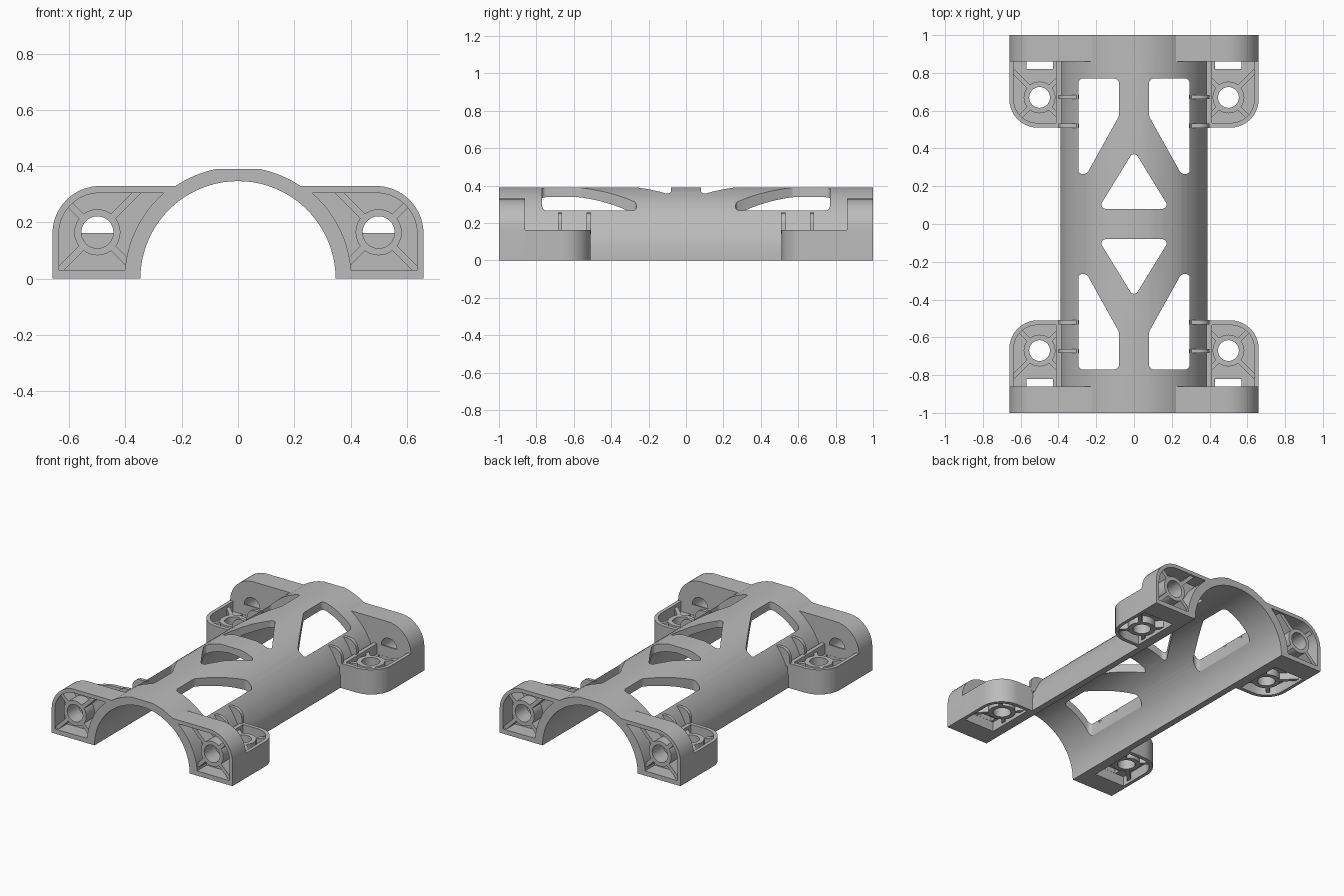
import bpy, bmesh, math
from mathutils import Vector

if "Cube" in bpy.data.objects:
    bpy.data.objects.remove(bpy.data.objects["Cube"])

grey = bpy.data.materials.new("light_grey")
grey.diffuse_color = (0.5, 0.5, 0.5, 1)
grey.use_nodes = True
grey.node_tree.nodes["Principled BSDF"].inputs["Base Color"].default_value = grey.diffuse_color


def prism(name, pts, lo, hi, axis="z"):
    """Extrude a 2D outline: (x, y) along z, or (x, z) along y."""
    bm = bmesh.new()
    put = (lambda p, h: (p[0], p[1], h)) if axis == "z" else (lambda p, h: (p[0], h, p[1]))
    a = [bm.verts.new(put(p, lo)) for p in pts]
    b = [bm.verts.new(put(p, hi)) for p in pts]
    n = len(pts)
    bm.faces.new(a[::-1])
    bm.faces.new(b)
    for i in range(n):
        bm.faces.new((a[i], a[(i + 1) % n], b[(i + 1) % n], b[i]))
    bmesh.ops.recalc_face_normals(bm, faces=bm.faces)
    mesh = bpy.data.meshes.new(name)
    bm.to_mesh(mesh)
    bm.free()
    mesh.materials.append(grey)
    ob = bpy.data.objects.new(name, mesh)
    bpy.context.collection.objects.link(ob)
    return ob


def rounded(corners, steps=6):
    """Outline from (x, y, radius) corners, each filleted."""
    out, n = [], len(corners)
    for i, (x, y, r) in enumerate(corners):
        p = Vector((x, y))
        if r == 0:
            out.append(p)
            continue
        u = (Vector(corners[i - 1][:2]) - p).normalized()
        v = (Vector(corners[(i + 1) % n][:2]) - p).normalized()
        half = u.angle(v) / 2
        c = p + (u + v).normalized() * (r / math.sin(half))
        s = p + u * (r / math.tan(half)) - c
        e = p + v * (r / math.tan(half)) - c
        sweep = s.angle_signed(e)
        for k in range(steps + 1):
            t = -sweep * k / steps
            out.append(c + Vector((s.x * math.cos(t) - s.y * math.sin(t),
                                   s.x * math.sin(t) + s.y * math.cos(t))))
    return out


def arc(r, a0, a1, n, c=(0, 0)):
    return [(c[0] + r * math.cos(math.radians(a0 + (a1 - a0) * i / n)),
             c[1] + r * math.sin(math.radians(a0 + (a1 - a0) * i / n))) for i in range(n + 1)]


def circle(c, r, n=32):
    return arc(r, 0, 360, n, c)[:-1]


def finish(ob, cutters=(), mirror=True):
    """Cut, mirror to all four corners, and shade."""
    for c in cutters:
        m = ob.modifiers.new("cut", "BOOLEAN")
        m.operation, m.solver, m.object = "DIFFERENCE", "EXACT", c
    if mirror:
        m = ob.modifiers.new("mirror", "MIRROR")
        m.use_axis = (True, True, False)
        m.use_mirror_merge = False
    bpy.context.view_layer.update()
    dg = bpy.context.evaluated_depsgraph_get()
    mesh = bpy.data.meshes.new_from_object(ob.evaluated_get(dg))
    ob.modifiers.clear()
    ob.data = mesh
    for c in cutters:
        bpy.data.objects.remove(c)
    bpy.ops.object.select_all(action="DESELECT")
    ob.select_set(True)
    bpy.context.view_layer.objects.active = ob
    bpy.ops.object.shade_smooth_by_angle(angle=math.radians(25))


def ribs(name, c, lengths, lo, hi, axis):
    """Four diagonal ribs around a boss, first one at 45 degrees."""
    for i, length in enumerate(lengths):
        a = math.radians(45 + 90 * i)
        d, s = Vector((math.cos(a), math.sin(a))), Vector((-math.sin(a), math.cos(a)))
        o, w = Vector(c), 0.012
        pts = [o + d * 0.072 - s * w, o + d * length - s * w,
               o + d * length + s * w, o + d * 0.072 + s * w]
        finish(prism(f"{name}_{i + 1}", pts, lo, hi, axis))


# Half-pipe shell: flat crown and flat lower sides
outer = [(0.39, 0)] + arc(0.3977, 11.25, 78.75, 12) + arc(0.3977, 101.25, 168.75, 12) + [(-0.39, 0)]
shell = prism("arched_shell", outer + arc(0.347, 180, 0, 40), -1, 1, "y")

# Lattice windows through the shell
cuts = []
for sy in (1, -1):
    tri = [(-0.19, 0.08, 0.022), (0.19, 0.08, 0.022), (0, 0.39, 0.022)]
    cuts.append(prism("cutter", rounded([(x, y * sy, r) for x, y, r in tri]), 0.1, 0.6))
    for sx in (1, -1):
        win = [(0.295, 0.77, 0.025), (0.08, 0.77, 0.025), (0.08, 0.57, 0.03),
               (0.25, 0.265, 0.03), (0.295, 0.265, 0.02)]
        cuts.append(prism("cutter", rounded([(x * sx, y * sy, r) for x, y, r in win]), 0.1, 0.6))
finish(shell, cuts, mirror=False)

# End flange with a recessed outer face
FC, TC = (0.5, 0.165), (0.5, 0.67)
edge = [(0.387, 0)] + arc(0.394, 11.25, 56.25, 10)
flange = prism("end_flange", [Vector(p) for p in edge]
               + rounded([(0.22, 0.33, 0), (0.66, 0.33, 0.17), (0.66, 0, 0)], 10), 0.86, 1, "y")
pocket = prism("cutter", arc(0.403, 4.5, 49, 14)
               + rounded([(0.264, 0.305, 0), (0.637, 0.305, 0.145), (0.637, 0.03, 0)], 10), 0.9, 1.1, "y")
finish(flange, [pocket, prism("cutter", circle(FC, 0.057), 0.8, 1.1, "y")])
boss = prism("flange_boss", circle(FC, 0.082), 0.89, 0.985, "y")
finish(boss, [prism("cutter", circle(FC, 0.057), 0.8, 1.1, "y")])
ribs("flange_rib", FC, (0.155, 0.21, 0.16, 0.2), 0.89, 0.985, "y")

# Foot tray, recessed from above and below around a middle floor
foot = prism("foot_tray", rounded([(0.385, 0.51, 0), (0.66, 0.51, 0.15), (0.66, 0.87, 0),
                                   (0.385, 0.87, 0)], 10), 0, 0.163)
inner = rounded([(0.412, 0.535, 0), (0.637, 0.535, 0.125), (0.637, 0.86, 0), (0.412, 0.86, 0)], 10)
slot = [(0.43, 0.82), (0.57, 0.82), (0.57, 0.859), (0.43, 0.859)]
finish(foot, [prism("cutter", inner, 0.095, 0.3), prism("cutter", inner, -0.1, 0.065),
              prism("cutter", slot, -0.2, 0.4), prism("cutter", circle(TC, 0.055), -0.2, 0.4)])
boss = prism("foot_boss", circle(TC, 0.084), 0.018, 0.143)
finish(boss, [prism("cutter", circle(TC, 0.055), -0.2, 0.4)])
ribs("foot_rib", TC, (0.2, 0.14, 0.14, 0.145), 0.018, 0.143, "z")

# Small gusset fins between foot and shell
for i, y in enumerate((0.52, 0.673)):
    fin = rounded([(0.37, 0.14, 0), (0.40, 0.14, 0), (0.40, 0.255, 0.06), (0.29, 0.255, 0)])
    finish(prism(f"gusset_fin_{i + 1}", fin, y - 0.011, y + 0.011, "y"))
